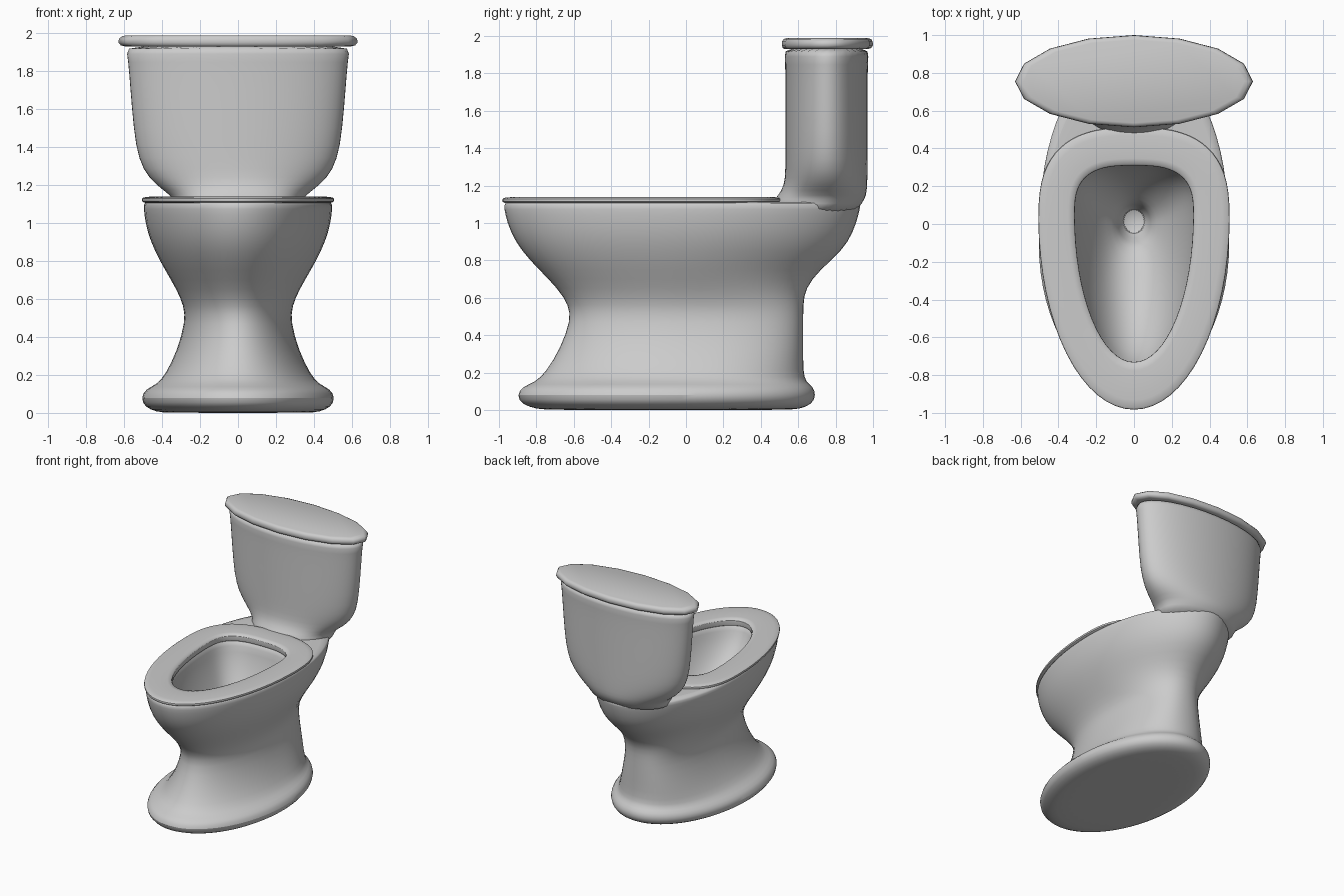
import bpy, bmesh
from math import sin, cos, pi, radians


def ring(z, w, yf, yb, yc, p=2.0, n=32):
    """Egg outline: half width w, front yf, back yb, widest at yc, back squareness p."""
    pts = []
    for i in range(n):
        a = 2 * pi * i / n
        c, s = cos(a), sin(a)
        e = 2.0 / p if s > 0 else 1.0
        x = w * (1 if c > 0 else -1) * abs(c) ** e
        y = yc + (yb - yc) * abs(s) ** e if s > 0 else yc + (yc - yf) * s
        pts.append((x, y, z))
    return pts


def loft(name, rings, n=32, closed=False, subsurf=1):
    bm = bmesh.new()
    loops = [[bm.verts.new(p) for p in ring(*r, n=n)] for r in rings]
    pairs = list(zip(loops, loops[1:]))
    if closed:
        pairs.append((loops[-1], loops[0]))
    for a, b in pairs:
        for i in range(n):
            j = (i + 1) % n
            bm.faces.new((a[i], a[j], b[j], b[i]))
    if not closed:
        bm.faces.new(loops[0][::-1])
        bm.faces.new(loops[-1])
    bmesh.ops.recalc_face_normals(bm, faces=bm.faces[:])
    me = bpy.data.meshes.new(name)
    bm.to_mesh(me)
    bm.free()
    ob = bpy.data.objects.new(name, me)
    bpy.context.collection.objects.link(ob)
    if subsurf:
        m = ob.modifiers.new("smooth", "SUBSURF")
        m.levels = m.render_levels = subsurf
    bpy.ops.object.select_all(action="DESELECT")
    ob.select_set(True)
    bpy.context.view_layer.objects.active = ob
    bpy.ops.object.shade_smooth_by_angle(angle=radians(50))
    return ob


# pedestal, outer bowl, deck, then down the basin into the drain
loft("bowl_and_pedestal", [
    (0.00, 0.38, -0.74, 0.55, -0.10),
    (0.005, 0.43, -0.80, 0.61, -0.10),
    (0.03, 0.495, -0.885, 0.68, -0.10),
    (0.08, 0.515, -0.91, 0.70, -0.10),
    (0.125, 0.49, -0.88, 0.685, -0.10),
    (0.15, 0.43, -0.81, 0.645, -0.08, 2.1),
    (0.20, 0.385, -0.755, 0.63, -0.05, 2.3),
    (0.33, 0.32, -0.675, 0.63, 0.0, 2.5),
    (0.48, 0.28, -0.62, 0.63, 0.0, 2.5),
    (0.56, 0.285, -0.63, 0.63, 0.0, 2.4),
    (0.65, 0.325, -0.69, 0.64, 0.0, 2.2),
    (0.75, 0.385, -0.79, 0.72, 0.0),
    (0.85, 0.44, -0.885, 0.84, 0.02),
    (0.95, 0.48, -0.945, 0.90, 0.04),
    (1.05, 0.498, -0.975, 0.93, 0.05),
    (1.10, 0.50, -0.98, 0.94, 0.05),
    (1.115, 0.49, -0.97, 0.93, 0.05),
    (1.115, 0.33, -0.75, 0.33, 0.05, 2.8),
    (1.05, 0.32, -0.74, 0.32, 0.05, 2.8),
    (0.95, 0.295, -0.69, 0.30, 0.05, 2.7),
    (0.82, 0.245, -0.57, 0.25, 0.04, 2.5),
    (0.70, 0.18, -0.38, 0.19, 0.02),
    (0.62, 0.115, -0.16, 0.13, 0.01),
    (0.57, 0.085, -0.09, 0.10, 0.01),
    (0.45, 0.065, -0.06, 0.09, 0.02),
])

# seat ring resting on the bowl
loft("seat", [
    (1.105, 0.495, -0.975, 0.50, 0.03, 2.7),
    (1.112, 0.51, -0.99, 0.515, 0.03, 2.7),
    (1.130, 0.51, -0.99, 0.515, 0.03, 2.7),
    (1.140, 0.495, -0.975, 0.50, 0.03, 2.7),
    (1.140, 0.325, -0.745, 0.32, 0.05, 2.9),
    (1.133, 0.315, -0.735, 0.31, 0.05, 2.9),
    (1.075, 0.315, -0.735, 0.31, 0.05, 2.9),
    (1.075, 0.34, -0.76, 0.34, 0.05, 2.9),
], closed=True)

# cistern flaring out of the rear deck
loft("tank", [
    (1.04, 0.34, 0.46, 0.90, 0.70),
    (1.11, 0.335, 0.455, 0.945, 0.73),
    (1.145, 0.355, 0.49, 0.965, 0.75),
    (1.20, 0.435, 0.525, 0.97, 0.755),
    (1.28, 0.505, 0.53, 0.972, 0.755),
    (1.40, 0.542, 0.53, 0.972, 0.755),
    (1.60, 0.562, 0.53, 0.972, 0.755),
    (1.80, 0.577, 0.53, 0.972, 0.755),
    (1.90, 0.587, 0.528, 0.976, 0.755),
    (1.94, 0.60, 0.522, 0.98, 0.755),
])

# sixteen-sided lid
loft("tank_lid", [
    (1.93, 0.595, 0.525, 0.975, 0.755),
    (1.935, 0.617, 0.517, 0.99, 0.755),
    (1.95, 0.63, 0.512, 1.0, 0.755),
    (1.97, 0.627, 0.513, 0.998, 0.755),
    (1.983, 0.61, 0.522, 0.99, 0.755),
    (1.988, 0.585, 0.535, 0.975, 0.755),
], n=16, subsurf=0)
